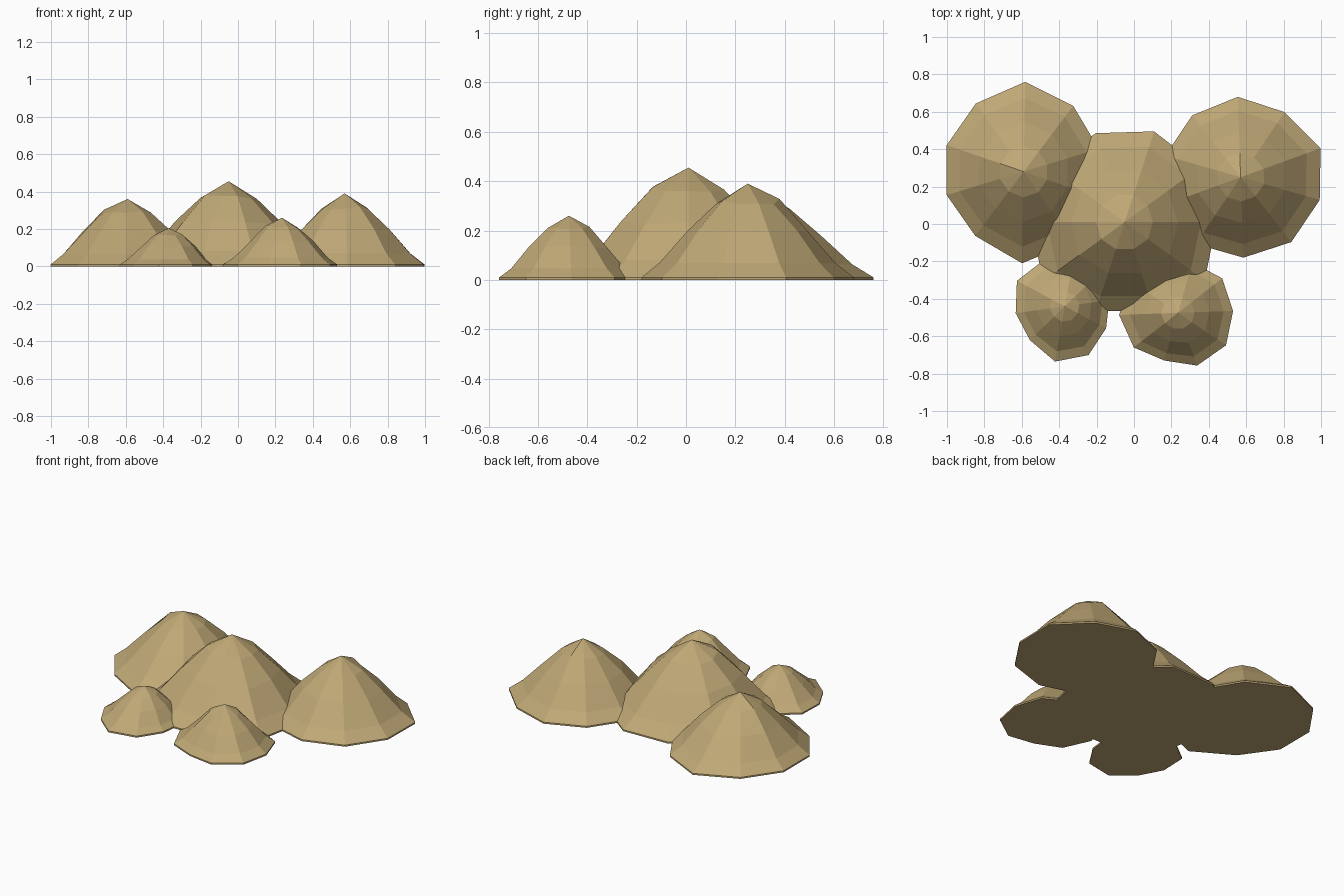
import bpy, bmesh, math, random

if "Cube" in bpy.data.objects:
    bpy.data.objects.remove(bpy.data.objects["Cube"])

random.seed(4)

sand = bpy.data.materials.new("sand")
sand.diffuse_color = (0.52, 0.39, 0.18, 1)
sand.use_nodes = True
sand.node_tree.nodes["Principled BSDF"].inputs["Base Color"].default_value = sand.diffuse_color

# Shared slope: (fraction of radius, fraction of height)
SLOPE = [(0.30, 0.81), (0.57, 0.51), (0.83, 0.18)]
RIM = 0.01


def mound(name, x, y, height, turn, radii):
    """Ten-sided faceted heap: peak, slope rings, thin rim and flat bottom."""
    n = len(radii)
    mean = sum(radii) / n
    bm = bmesh.new()

    def ring(t, z, wobble=0.0):
        verts = []
        for i, r in enumerate(radii):
            a = math.radians(turn) + math.tau * i / n
            d = t * (mean + (r - mean) * t)
            h = z * (1 + random.uniform(-wobble, wobble))
            verts.append(bm.verts.new((x + d * math.cos(a), y + d * math.sin(a), h)))
        return verts

    peak = bm.verts.new((x, y, height))
    rings = [ring(t, f * height, 0.04) for t, f in SLOPE]
    rings += [ring(1, RIM), ring(1, 0)]
    for i in range(n):
        j = (i + 1) % n
        bm.faces.new((peak, rings[0][i], rings[0][j]))
        for up, low in zip(rings, rings[1:]):
            bm.faces.new((up[i], low[i], low[j], up[j]))
    bm.faces.new(rings[-1][::-1])

    bmesh.ops.recalc_face_normals(bm, faces=bm.faces)
    mesh = bpy.data.meshes.new(name)
    bm.to_mesh(mesh)
    bm.free()
    mesh.materials.append(sand)
    bpy.context.collection.objects.link(bpy.data.objects.new(name, mesh))


# Large heaps
mound("centre_mound", -0.05, 0.01, 0.455, 0,
      [.49, .50, .51, .50, .50, .50, .54, .50, .50, .53])
mound("back_left_mound", -0.59, 0.28, 0.36, 17,
      [.42, .44, .48, .445, .435, .43, .43, .49, .46, .43])
mound("back_right_mound", 0.57, 0.25, 0.39, 20,
      [.455, .42, .43, .42, .42, .42, .43, .43, .44, .44])

# Small heaps in front
mound("front_left_mound", -0.37, -0.44, 0.205, 8,
      [.24, .26, .26, .27, .29, .265, .26, .30, .29, .25])
mound("front_right_mound", 0.235, -0.475, 0.26, 2,
      [.295, .30, .28, .28, .30, .315, .30, .265, .30, .31])
